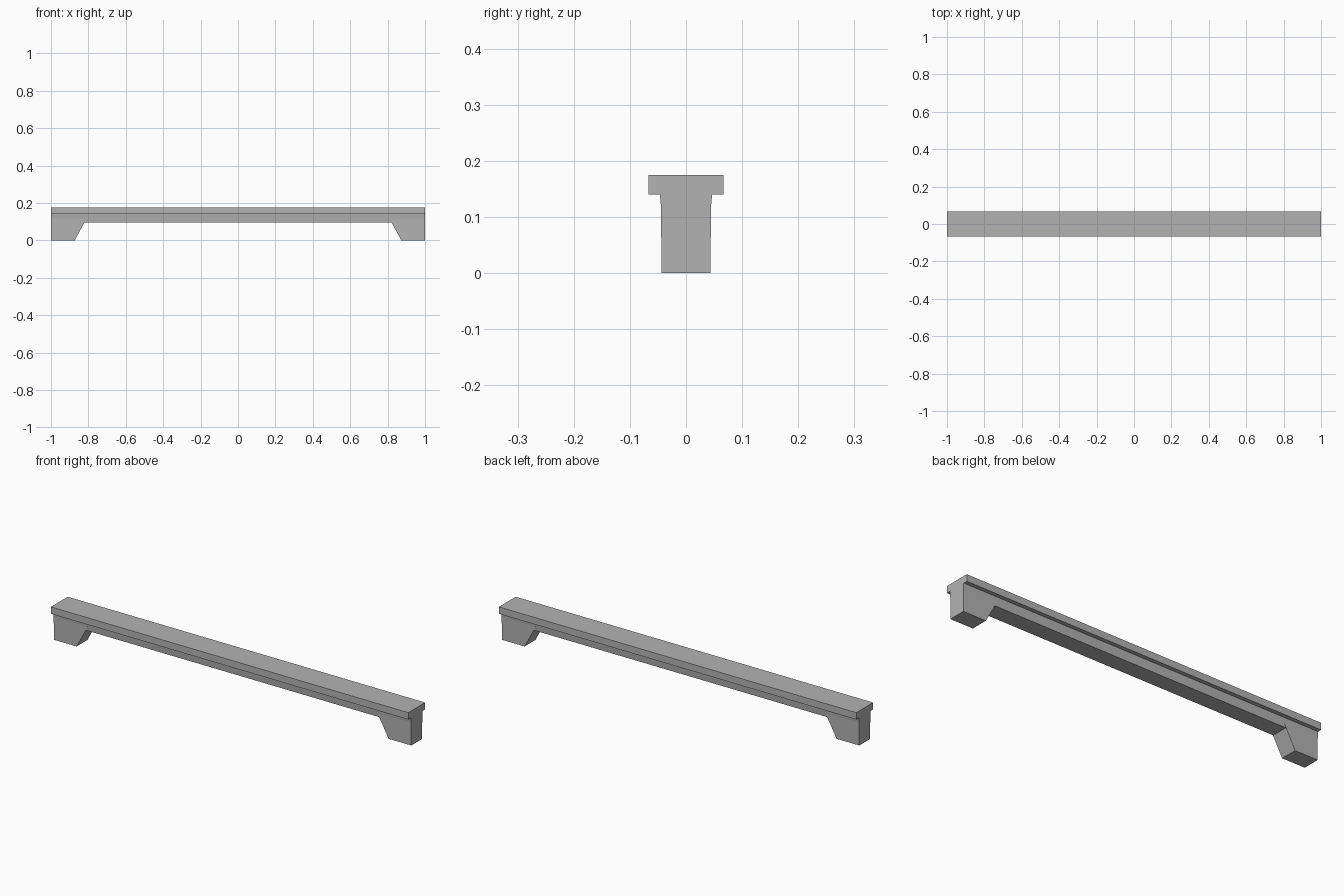
import bpy
import bmesh

cube = bpy.data.objects.get("Cube")
if cube:
    bpy.data.objects.remove(cube)

concrete = bpy.data.materials.new("concrete grey")
concrete.use_nodes = True
grey = (0.45, 0.45, 0.45, 1)
concrete.diffuse_color = grey
concrete.node_tree.nodes["Principled BSDF"].inputs["Base Color"].default_value = grey


def tapered_block(name, bottom, top):
    """Solid between two rectangles, each given as (x0, x1, half_depth, z)."""
    bm = bmesh.new()
    verts = []
    for x0, x1, d, z in (bottom, top):
        verts += [bm.verts.new(p) for p in
                  ((x0, -d, z), (x1, -d, z), (x1, d, z), (x0, d, z))]
    bm.faces.new(verts[3::-1])
    bm.faces.new(verts[4:])
    for i in range(4):
        j = (i + 1) % 4
        bm.faces.new((verts[i], verts[j], verts[j + 4], verts[i + 4]))
    bmesh.ops.recalc_face_normals(bm, faces=bm.faces)
    mesh = bpy.data.meshes.new(name)
    bm.to_mesh(mesh)
    bm.free()
    mesh.materials.append(concrete)
    obj = bpy.data.objects.new(name, mesh)
    bpy.context.collection.objects.link(obj)


# Wide flat slab on top
tapered_block("top_slab", (-1, 1, 0.067, 0.14), (-1, 1, 0.067, 0.175))

# Beam under the slab, narrowing downwards
tapered_block("beam", (-1, 1, 0.0425, 0.095), (-1, 1, 0.0465, 0.14))

# End feet with a sloping inner side
for side, s in (("left", 1), ("right", -1)):
    tapered_block(side + "_foot",
                  (s, s * 0.873, 0.0437, 0), (s, s * 0.797, 0.0446, 0.14))
